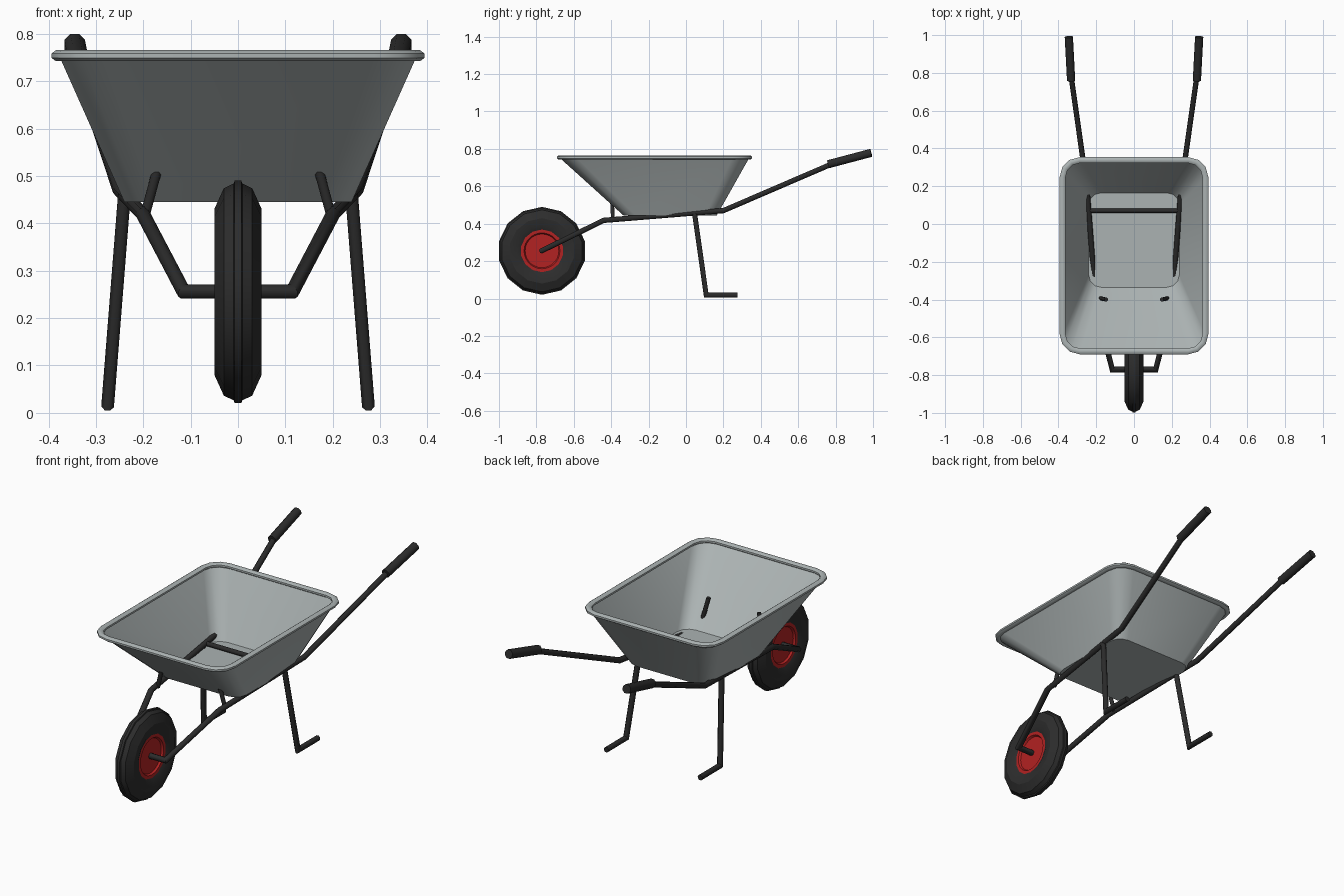
import bpy
import bmesh
from math import sin, cos, pi, radians
from mathutils import Vector

if "Cube" in bpy.data.objects:
    bpy.data.objects.remove(bpy.data.objects["Cube"], do_unlink=True)


def material(name, rgb, roughness):
    m = bpy.data.materials.new(name)
    m.use_nodes = True
    bsdf = m.node_tree.nodes["Principled BSDF"]
    bsdf.inputs["Base Color"].default_value = (*rgb, 1)
    bsdf.inputs["Roughness"].default_value = roughness
    m.diffuse_color = (*rgb, 1)
    return m


GREY = material("tray grey", (0.41, 0.45, 0.45), 0.5)
BLACK = material("frame black", (0.024, 0.024, 0.024), 0.5)
RUBBER = material("tyre black", (0.026, 0.026, 0.026), 0.8)
RED = material("hub red", (0.45, 0.016, 0.016), 0.5)


def loft(name, rings, mat, caps=(True, True), wrap=False, angle=50):
    """Skin a list of closed rings that share one point count."""
    bm = bmesh.new()
    loops = [[bm.verts.new(p) for p in ring] for ring in rings]
    pairs = list(zip(loops, loops[1:]))
    if wrap:
        pairs.append((loops[-1], loops[0]))
    for a, b in pairs:
        n = len(a)
        for i in range(n):
            j = (i + 1) % n
            bm.faces.new((a[i], a[j], b[j], b[i]))
    if caps[0]:
        bm.faces.new(loops[0][::-1])
    if caps[1]:
        bm.faces.new(loops[-1])
    bmesh.ops.recalc_face_normals(bm, faces=bm.faces)
    mesh = bpy.data.meshes.new(name)
    bm.to_mesh(mesh)
    bm.free()
    mesh.materials.append(mat)
    ob = bpy.data.objects.new(name, mesh)
    bpy.context.collection.objects.link(ob)
    bpy.ops.object.select_all(action="DESELECT")
    ob.select_set(True)
    bpy.context.view_layer.objects.active = ob
    bpy.ops.object.shade_smooth_by_angle(angle=radians(angle))
    return ob


def tube(name, path, radius, mat=BLACK, sides=8):
    """Sweep a polygon along a path, with mitred joints."""
    pts = [Vector(p) for p in path]
    dirs = [(b - a).normalized() for a, b in zip(pts, pts[1:])]
    side = dirs[0].orthogonal() if abs(dirs[0].x) > 0.9 else dirs[0].cross(Vector((1, 0, 0)))
    side.normalize()
    up = dirs[0].cross(side)
    turns = [2 * pi * (i + 0.5) / sides for i in range(sides)]
    rings = [[pts[0] + radius * (side * cos(t) + up * sin(t)) for t in turns]]
    for i, d in enumerate(dirs):
        end = pts[i + 1]
        normal = (d + dirs[i + 1]).normalized() if i + 1 < len(dirs) else d
        rings.append([p + d * ((end - p).dot(normal) / d.dot(normal)) for p in rings[-1]])
    return loft(name, rings, mat)


def mirrored(points):
    return [(-x, y, z) for x, y, z in points]


def pair(name, path, radius):
    tube("left_" + name, path, radius)
    tube("right_" + name, mirrored(path), radius)


def rounded_rect(half_x, y0, y1, r, z, steps=3):
    corners = [(half_x - r, y1 - r), (r - half_x, y1 - r),
               (r - half_x, y0 + r), (half_x - r, y0 + r)]
    ring = []
    for k, (cx, cy) in enumerate(corners):
        for s in range(steps + 1):
            a = pi / 2 * (k + s / steps)
            ring.append((cx + r * cos(a), cy + r * sin(a), z))
    return ring


# Tray: floor and sloping walls, open at the top
loft("tray", [rounded_rect(0.24, -0.335, 0.165, 0.065, 0.445),
              rounded_rect(0.377, -0.675, 0.338, 0.09, 0.752)],
     GREY, caps=(True, False), angle=35)

# Rolled rim around the tray
rim = []
for i in range(8):
    t = 2 * pi * (i + 0.5) / 8
    o = 0.017 * cos(t)
    rim.append(rounded_rect(0.378 + o, -0.674 - o, 0.338 + o, 0.09 + o, 0.754 + 0.0125 * sin(t)))
loft("tray_rim", rim, GREY, caps=(False, False), wrap=True)

# Main frame: one bent tube from handle to handle through the axle
half = [(0.115, -0.77, 0.256), (0.2, -0.44, 0.418), (0.25, 0.2, 0.47), (0.334, 0.79, 0.724)]
tube("frame_tube", mirrored(half)[::-1] + half, 0.015)

# Handle grips
pair("grip", [(0.333, 0.76, 0.718), (0.345, 0.99, 0.779)], 0.0235)

# Legs with feet turned to the back
pair("leg", [(0.24, 0.045, 0.46), (0.275, 0.108, 0.018), (0.275, 0.275, 0.018)], 0.0145)

# Cross bar and front struts
tube("cross_bar", [(-0.24, 0.07, 0.46), (0.24, 0.07, 0.46)], 0.012)
pair("strut", [(0.197, -0.39, 0.415), (0.147, -0.4, 0.6)], 0.011)


# Wheel parts turned around the axle
def lathe(name, profile, mat, sides, caps, wrap):
    rings = []
    for x, r in profile:
        rings.append([(x, -0.77 + r * sin(2 * pi * i / sides), 0.255 + r * cos(2 * pi * i / sides))
                      for i in range(sides)])
    return loft(name, rings, mat, caps, wrap, angle=30)


def both_sides(profile):
    return [(-x, r) for x, r in profile] + [(x, r) for x, r in reversed(profile)]


tyre = [(0.034, 0.11), (0.046, 0.135), (0.05, 0.175), (0.03, 0.219), (0.009, 0.229), (0.007, 0.235)]
lathe("tyre", both_sides(tyre), RUBBER, 14, (False, False), True)

hub = [(0.026, 0.09), (0.036, 0.096), (0.036, 0.115)]
lathe("wheel_hub", both_sides(hub), RED, 28, (True, True), False)
